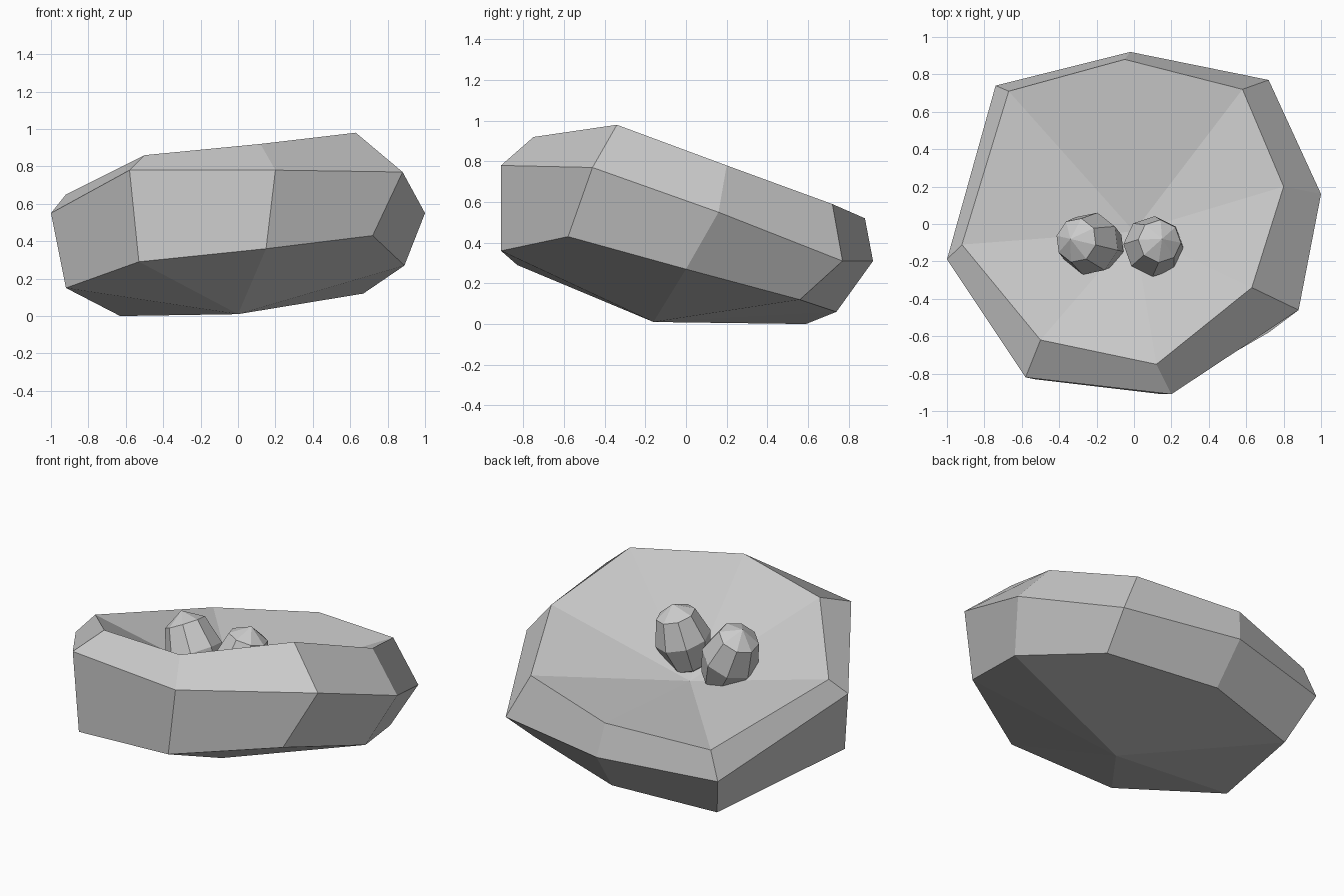
import bpy
import bmesh
from mathutils import Vector, Matrix

default_cube = bpy.data.objects.get("Cube")
if default_cube:
    bpy.data.objects.remove(default_cube, do_unlink=True)

# Single stone grey material
grey = bpy.data.materials.new("stone_grey")
grey.use_nodes = True
stone_colour = (0.6, 0.6, 0.6, 1)
grey.diffuse_color = stone_colour
grey.node_tree.nodes["Principled BSDF"].inputs["Base Color"].default_value = stone_colour


def make_object(name, bm):
    """Turn a bmesh into a flat-shaded object with outward normals."""
    bmesh.ops.recalc_face_normals(bm, faces=bm.faces)
    mesh = bpy.data.meshes.new(name)
    bm.to_mesh(mesh)
    bm.free()
    mesh.materials.append(grey)
    obj = bpy.data.objects.new(name, mesh)
    bpy.context.scene.collection.objects.link(obj)
    return obj


def build_bowl(name, bottom_centre, rings, dish_centre):
    """Loft irregular rings, closed by a fan below and a sunken fan above."""
    bm = bmesh.new()
    loops = [[bm.verts.new(point) for point in ring] for ring in rings]
    sides = len(loops[0])
    for lower, upper in zip(loops, loops[1:]):
        for i in range(sides):
            j = (i + 1) % sides
            bm.faces.new((lower[i], lower[j], upper[j], upper[i]))
    for loop, centre in ((loops[0], bottom_centre), (loops[-1], dish_centre)):
        apex = bm.verts.new(centre)
        for i in range(sides):
            bm.faces.new((loop[i], loop[(i + 1) % sides], apex))
    return make_object(name, bm)


def build_berry(name, base, tip, radius):
    """Long faceted ball between a base point and a tip point."""
    base, tip = Vector(base), Vector(tip)
    axis = tip - base
    turn = axis.to_track_quat('Z', 'Y').to_matrix().to_4x4()
    stretch = Matrix.Diagonal((radius, radius, axis.length / 2, 1))
    place = Matrix.Translation((base + tip) / 2) @ turn @ stretch
    bm = bmesh.new()
    bmesh.ops.create_uvsphere(bm, u_segments=8, v_segments=4, radius=1, matrix=place)
    return make_object(name, bm)


# Bowl: eight-sided and tipped toward the back
under_ring = [(-.53, -.83, .29), (.15, -.91, .36), (.72, -.58, .43), (.89, 0, .27),
              (.67, .56, .12), (0, .74, .06), (-.63, .59, 0), (-.92, -.27, .15)]
widest_ring = [(-.58, -.82, .78), (.2, -.91, .78), (.88, -.46, .77), (1, .16, .55),
               (.72, .77, .31), (-.02, .92, .31), (-.74, .74, .28), (-1, -.19, .55)]
rim_ring = [(-.5, -.62, .86), (.12, -.75, .92), (.63, -.34, .98), (.8, .2, .78),
            (.58, .72, .59), (-.05, .88, .52), (-.67, .71, .45), (-.92, -.11, .65)]
build_bowl("bowl", (0, -.16, .01), [under_ring, widest_ring, rim_ring], (0, -.04, .42))

# Two berries resting in the dish, leaning apart
build_berry("right_berry", (-.13, -.13, .39), (-.34, -.08, .82), .17)
build_berry("left_berry", (.06, -.16, .41), (.15, -.08, .85), .165)
